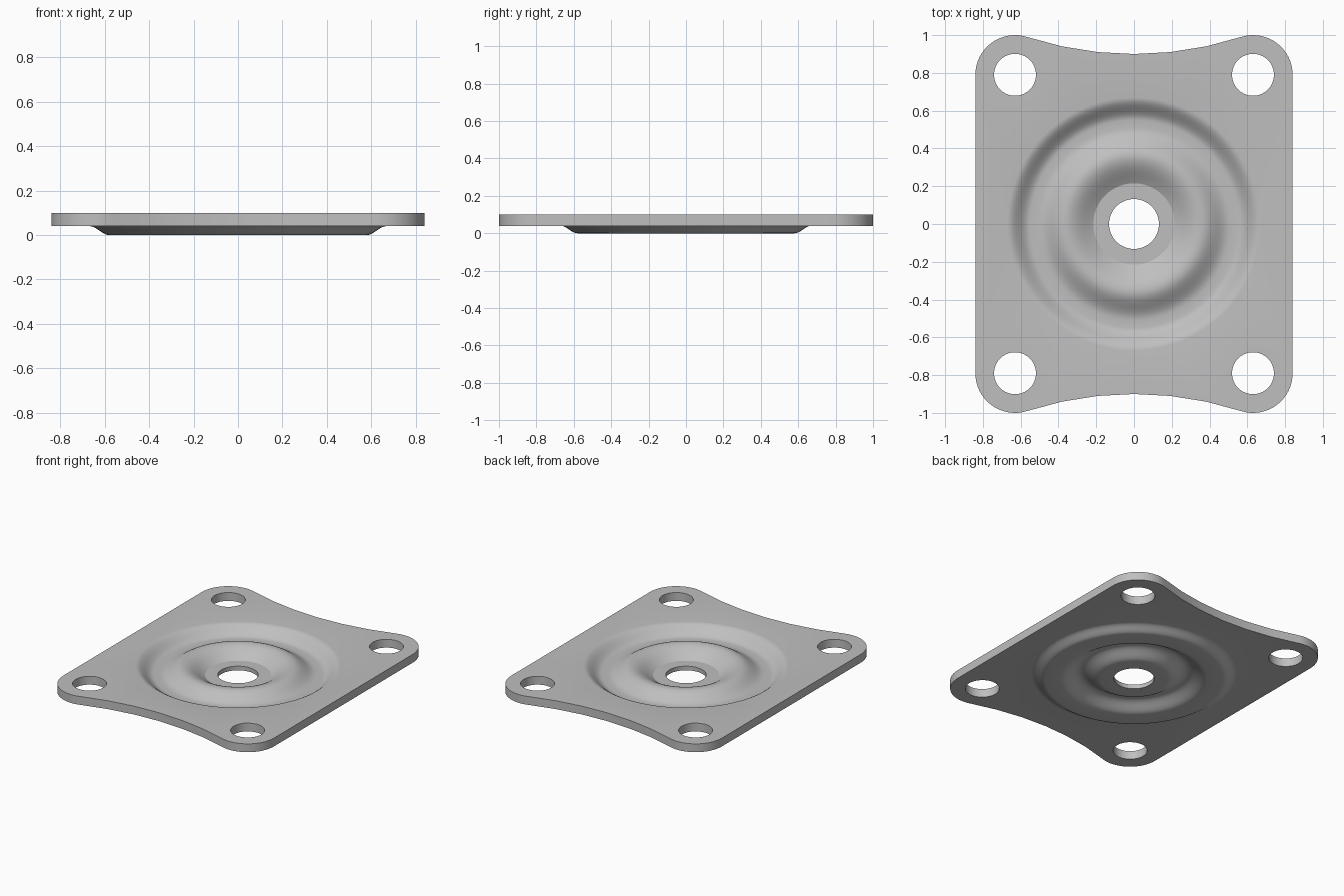
import bpy, bmesh, math

cube = bpy.data.objects.get("Cube")
if cube:
    bpy.data.objects.remove(cube, do_unlink=True)

TOP, BOTTOM = 0.10, 0.04
HOLE_X, HOLE_Y, CORNER_R = 0.63, 0.79, 0.21
WAIST_Y, WAIST_R = 0.90, 1.82
DISH_SEGMENTS = 96


def arc(cx, cy, r, start, end, n):
    return [(cx + r * math.cos(start + (end - start) * i / n),
             cy + r * math.sin(start + (end - start) * i / n)) for i in range(n + 1)]


def circle(cx, cy, r, n):
    return arc(cx, cy, r, 0, math.tau, n)[:-1]


def outline():
    """Rounded plate with a concave waist on the front and back edges."""
    waist_cy = WAIST_Y + WAIST_R
    tangent = math.atan2(waist_cy - HOLE_Y, -HOLE_X)
    corner = arc(HOLE_X, HOLE_Y, CORNER_R, 0, tangent, 16)
    half = math.pi - tangent
    waist = arc(0, waist_cy, WAIST_R, -half, half - math.pi, 6)[1:-1]
    back = corner + waist + [(-x, y) for x, y in reversed(corner)]
    return back + [(-x, -y) for x, y in back]


def eased_profile(keys, steps=10):
    """Join (radius, height) keys with soft S curves."""
    points = [keys[0]]
    for (r0, z0), (r1, z1) in zip(keys, keys[1:]):
        n = 1 if z0 == z1 else steps
        for i in range(1, n + 1):
            t = i / n
            points.append((r0 + (r1 - r0) * t,
                           z0 + (z1 - z0) * (1 - math.cos(math.pi * t)) / 2))
    return points


bm = bmesh.new()


def ring(points, z):
    return [bm.verts.new((x, y, z)) for x, y in points]


def bridge(a, b):
    for i in range(len(a)):
        j = (i + 1) % len(a)
        bm.faces.new((a[i], a[j], b[j], b[i]))


def lathe(first, profile):
    """Revolve a profile inward from an existing ring; return the last ring."""
    last = first
    for r, z in profile:
        new = ring(circle(0, 0, r, DISH_SEGMENTS), z)
        bridge(last, new)
        last = new
    return last


# Flat sheet: outer edge, bolt holes and the opening for the pressed dish
bolt_holes = [circle(sx * HOLE_X, sy * HOLE_Y, 0.111, 40)
              for sx in (-1, 1) for sy in (-1, 1)]
loops = [outline()] + bolt_holes + [circle(0, 0, 0.67, DISH_SEGMENTS)]
levels = []
for z in (TOP, BOTTOM):
    rings = [ring(points, z) for points in loops]
    edges = [bm.edges.new((r[i - 1], r[i])) for r in rings for i in range(len(r))]
    bmesh.ops.triangle_fill(bm, edges=edges, use_beauty=True)
    levels.append(rings)
for upper, lower in zip(levels[0][:-1], levels[1][:-1]):
    bridge(upper, lower)

# Upper dish: valley, raised ring, then a wall with a crisp foot at the hub
upper_profile = eased_profile([(0.67, TOP), (0.55, 0.035), (0.51, 0.035), (0.36, 0.098)])
foot = [(0.36 - 0.145 * t / 10, 0.03 + 0.068 * (1 - (1 - math.cos(math.pi * t / 10 * 0.68)) / 
        (1 - math.cos(math.pi * 0.68)))) for t in range(1, 11)]
upper_rim = lathe(levels[0][-1], upper_profile[1:] + foot + [(0.132, 0.03)])

# Lower dish: pressed ring, groove and hub
lower_profile = eased_profile([(0.67, BOTTOM), (0.58, 0), (0.48, 0), (0.35, 0.055),
                               (0.22, 0), (0.132, 0)])
lower_rim = lathe(levels[1][-1], lower_profile[1:])
bridge(upper_rim, lower_rim)

bmesh.ops.recalc_face_normals(bm, faces=bm.faces)
mesh = bpy.data.meshes.new("mounting_plate")
bm.to_mesh(mesh)
bm.free()

# Plain grey metal
grey = bpy.data.materials.new("grey_metal")
grey.use_nodes = True
colour = (0.52, 0.52, 0.52, 1)
grey.diffuse_color = colour
grey.node_tree.nodes["Principled BSDF"].inputs["Base Color"].default_value = colour
mesh.materials.append(grey)

plate = bpy.data.objects.new("mounting_plate", mesh)
bpy.context.collection.objects.link(plate)
bpy.ops.object.select_all(action="DESELECT")
plate.select_set(True)
bpy.context.view_layer.objects.active = plate
bpy.ops.object.shade_smooth_by_angle(angle=math.radians(30))
